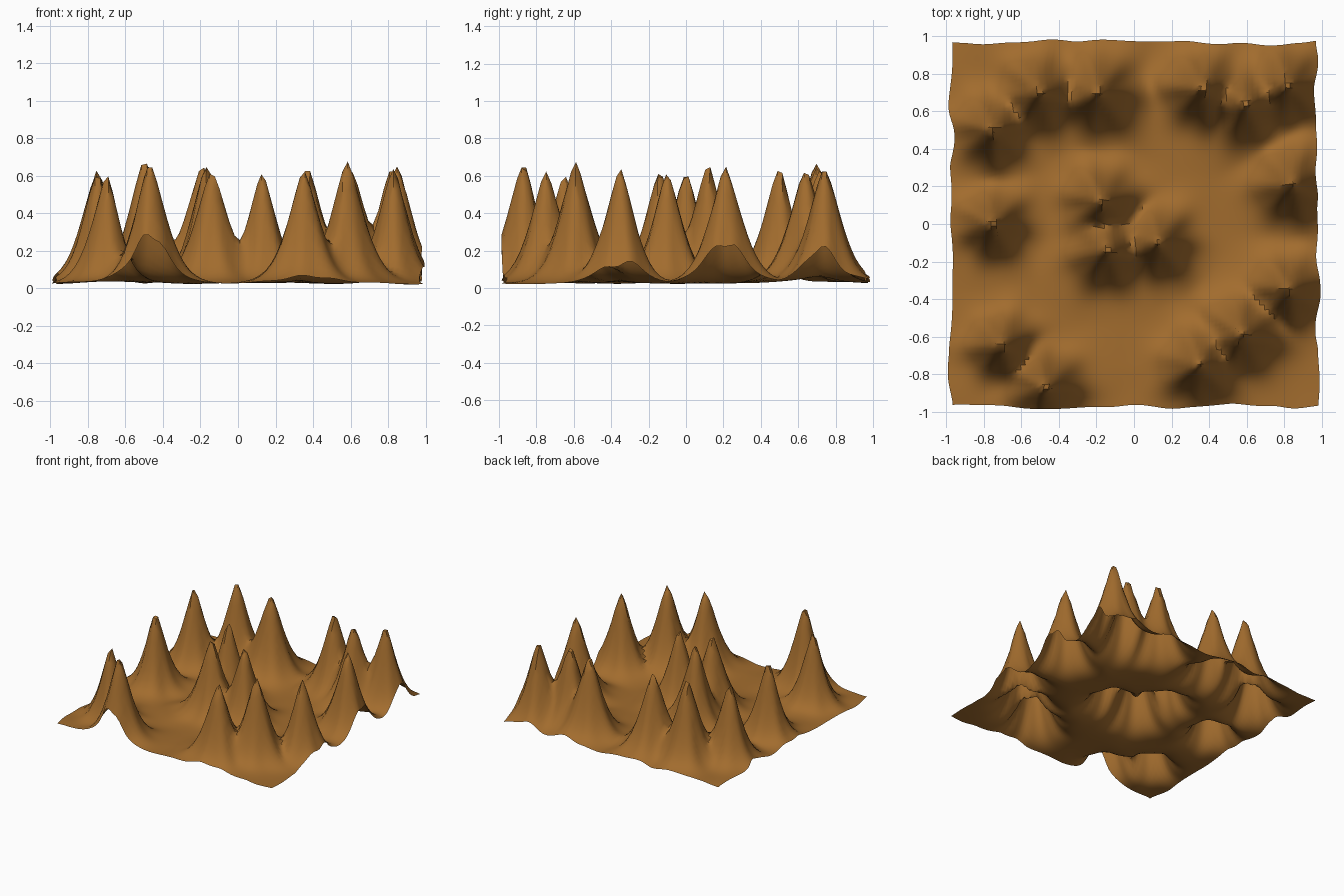
import bpy, bmesh, math
from mathutils import Vector, noise

if "Cube" in bpy.data.objects:
    bpy.data.objects.remove(bpy.data.objects["Cube"])

N = 76          # grid cells per side
HALF = 0.975    # half size of the sheet
BASE = 0.026    # height of the flat ground

# peaks: x, y, height, width
PEAKS = [
    (-0.75, 0.50, 0.65, 0.115), (-0.50, 0.70, 0.69, 0.123), (-0.19, 0.70, 0.66, 0.130),
    (0.37, 0.72, 0.66, 0.123), (0.60, 0.64, 0.65, 0.123), (0.82, 0.74, 0.66, 0.120),
    (0.85, 0.21, 0.65, 0.120), (-0.75, 0.00, 0.64, 0.108), (-0.17, 0.12, 0.67, 0.115),
    (-0.14, -0.14, 0.63, 0.123), (0.13, -0.10, 0.62, 0.112), (0.83, -0.35, 0.64, 0.113),
    (0.58, -0.59, 0.68, 0.123), (0.35, -0.75, 0.63, 0.120), (-0.70, -0.65, 0.62, 0.105),
    (-0.47, -0.87, 0.68, 0.118),
]


def peak_height(x, y, peak, seed):
    # bell-shaped spire with gullies running down its flanks
    dx, dy = x - peak[0], y - peak[1]
    r = math.hypot(dx, dy)
    a = math.atan2(dy, dx)
    gully = 1 + 0.05 * math.sin(3 * a + seed) + 0.04 * math.sin(7 * a + 2.3 * seed)
    return (peak[2] - BASE) * math.exp(-(r / (peak[3] * gully)) ** 1.5)


def height(x, y):
    # neighbouring peaks merge into ridges
    total = sum(peak_height(x, y, p, i * 1.7) ** 2.8 for i, p in enumerate(PEAKS))
    rough = 0.010 * noise.noise(Vector((x * 4, y * 4, 1.3)))
    return max(0.0, BASE + total ** (1 / 2.8) + rough)


# open terrain sheet with a wavy outline
bm = bmesh.new()
bmesh.ops.create_grid(bm, x_segments=N, y_segments=N, size=HALF)
for v in bm.verts:
    x, y = v.co.x, v.co.y
    wobble = 0.03 * noise.noise_vector(Vector((x * 5, y * 5, 7.0)))
    x, y = x + wobble.x, y + wobble.y
    v.co = (x, y, height(x, y))
mesh = bpy.data.meshes.new("mountain_terrain")
bm.to_mesh(mesh)
bm.free()
terrain = bpy.data.objects.new("mountain_terrain", mesh)
bpy.context.collection.objects.link(terrain)

# brown earth
earth = bpy.data.materials.new("brown_earth")
earth.diffuse_color = (0.36, 0.15, 0.027, 1)
earth.use_nodes = True
earth.node_tree.nodes["Principled BSDF"].inputs["Base Color"].default_value = earth.diffuse_color
mesh.materials.append(earth)

bpy.context.view_layer.objects.active = terrain
terrain.select_set(True)
bpy.ops.object.shade_smooth_by_angle(angle=math.radians(45))
